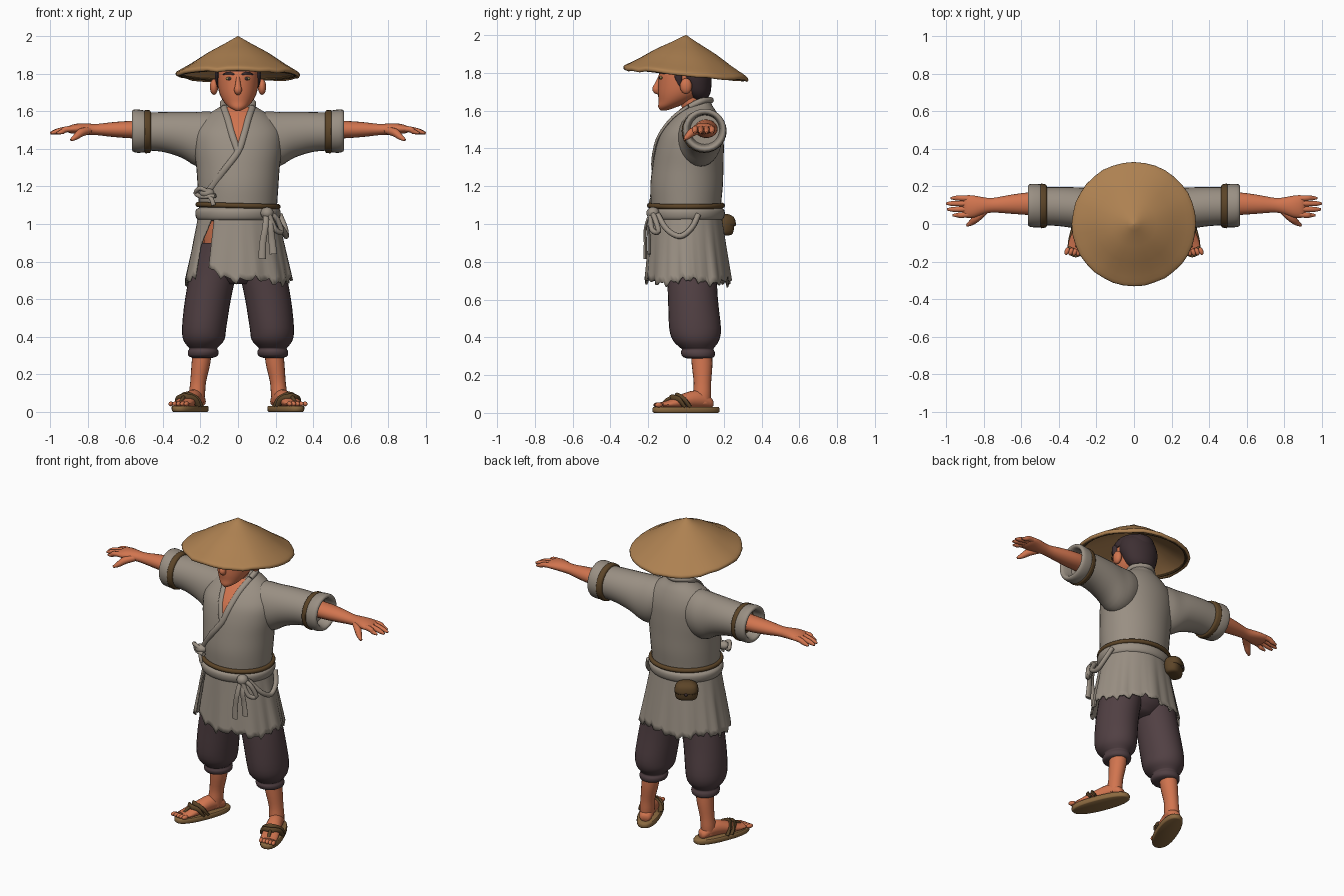
import bpy, bmesh, math, random
from mathutils import Vector as V, Matrix
from mathutils.bvhtree import BVHTree

random.seed(4)


def mat(name, r, g, b):
    m = bpy.data.materials.new(name)
    m.diffuse_color = [(c / 255) ** 2.2 for c in (r, g, b)] + [1]
    return m


CLOTH = mat("grey_cloth", 152, 142, 130)
STRAW = mat("straw", 172, 128, 82)
SKIN = mat("skin", 208, 116, 80)
PANTS = mat("dark_trousers", 82, 66, 69)
BROWN = mat("brown_cord", 92, 70, 44)
HAIR = mat("dark_hair", 64, 51, 54)
SOLE = mat("sandal_sole", 138, 105, 66)
EYE = mat("olive_eye", 150, 132, 82)


def finish(name, verts, faces, material, pair=False, angle=50):
    """Make a smooth mesh object, and its mirror image when pair is set."""
    obs = []
    for side in ((1, -1) if pair else (1,)):
        me = bpy.data.meshes.new(name)
        me.from_pydata([(v[0] * side, v[1], v[2]) for v in verts], [], faces)
        bm = bmesh.new()
        bm.from_mesh(me)
        bmesh.ops.recalc_face_normals(bm, faces=bm.faces)
        bm.to_mesh(me)
        bm.free()
        me.materials.append(material)
        label = name if not pair else name + ("_left" if side > 0 else "_right")
        ob = bpy.data.objects.new(label, me)
        bpy.context.collection.objects.link(ob)
        bpy.ops.object.select_all(action='DESELECT')
        bpy.context.view_layer.objects.active = ob
        ob.select_set(True)
        bpy.ops.object.shade_smooth_by_angle(angle=math.radians(angle))
        obs.append(ob)
    return obs[0]


def spline(rows, steps):
    """Catmull-Rom resampling of equal-length number rows."""
    out = []
    for i in range(len(rows) - 1):
        p = [rows[max(0, min(len(rows) - 1, i + k))] for k in (-1, 0, 1, 2)]
        for s in range(steps):
            t = s / steps
            out.append([0.5 * (2 * b + (c - a) * t + (2 * a - 5 * b + 4 * c - d) * t * t
                               + (3 * b - a - 3 * c + d) * t ** 3) for a, b, c, d in zip(*p)])
    return out + [list(rows[-1])]


def skin_rings(name, rings, material, n, pair=False, M=None, power=1.0, closed=False, angle=50):
    """rings: (centre, u, v) ellipses joined in order."""
    f = lambda x: math.copysign(abs(x) ** power, x)
    verts = [c + u * f(math.cos(2 * math.pi * k / n)) + v * f(math.sin(2 * math.pi * k / n))
             for c, u, v in rings for k in range(n)]
    if M:
        verts = [M @ v for v in verts]
    m = len(rings)
    faces = [(i * n + k, i * n + (k + 1) % n, (i + 1) % m * n + (k + 1) % n, (i + 1) % m * n + k)
             for i in range(m if closed else m - 1) for k in range(n)]
    if not closed:
        faces += [tuple(range(n)), tuple(range((m - 1) * n, m * n))]
    return finish(name, verts, faces, material, pair, angle)


def loft(name, rows, material, axis='z', n=28, steps=3, **kw):
    """rows: x, y, z, half width, half depth of ellipses square to the axis."""
    U, W = {'z': ((1, 0, 0), (0, 1, 0)), 'x': ((0, 1, 0), (0, 0, 1)), 'y': ((1, 0, 0), (0, 0, 1))}[axis]
    rings = [(V(r[:3]), V(U) * max(r[3], .001), V(W) * max(r[4], .001)) for r in spline(rows, steps)]
    return skin_rings(name, rings, material, n, **kw)


def tube(name, pts, rad, material, flat=1.0, ref=(0, -1, 0.01), n=10, steps=4, closed=False, **kw):
    rads = rad if isinstance(rad, (list, tuple)) else [rad] * len(pts)
    rows = [tuple(p) + (r,) for p, r in zip(pts, rads)]
    rows = rows if closed else spline(rows, steps)
    rings = []
    for i, r in enumerate(rows):
        a = rows[i - 1] if i or closed else rows[0]
        b = rows[(i + 1) % len(rows)] if i < len(rows) - 1 or closed else rows[-1]
        t = (V(b[:3]) - V(a[:3])).normalized()
        u = t.cross(V(ref)).normalized()
        rings.append((V(r[:3]), u * r[3], u.cross(t) * r[3] * flat))
    return skin_rings(name, rings, material, n, closed=closed, **kw)


def ball(name, c, s, material, M=None, **kw):
    rows = [(c[0], c[1], c[2] - s[2] * math.cos(a), s[0] * math.sin(a), s[1] * math.sin(a))
            for a in [math.pi * i / 10 for i in range(11)]]
    return loft(name, rows, material, n=16, steps=1, M=M, **kw)


# Conical hat, hollow underneath and tipped back
hat = loft("straw_hat", [(0, 0, z, r, r) for r, z in (
    (.002, 2), (.08, 1.955), (.16, 1.912), (.25, 1.853), (.31, 1.818), (.33, 1.803), (.328, 1.787),
    (.315, 1.787), (.30, 1.803), (.15, 1.885), (.01, 1.95))], STRAW, n=36, steps=2)
wob = [random.uniform(-.006, .006) for _ in range(36)]
for i, v in enumerate(hat.data.vertices):
    k = min(1, v.co.xy.length / .33) ** 3
    v.co.z += -.09 * v.co.y + wob[i % 36] * k
    v.co.xy *= 1 + wob[(i * 5) % 36] * k
tube("hat_binding", [(.305 * math.cos(a), .305 * math.sin(a), 1.794 - .09 * .305 * math.sin(a))
     for a in [math.tau * i / 36 for i in range(36)]], .007, BROWN, ref=(0, 0, 1), n=6, closed=True)

# Head, hair and features
head = loft("head", [(0, -.118, 1.602, .012, .018), (0, -.097, 1.62, .045, .05), (0, -.06, 1.65, .075, .085),
                     (0, -.03, 1.69, .097, .118), (0, -.015, 1.74, .108, .132), (0, -.01, 1.80, .11, .132),
                     (0, 0, 1.86, .1, .115), (0, 0, 1.9, .05, .05)], SKIN)
loft("hair_back", [(0, .075, 1.655, .05, .03), (0, .06, 1.69, .09, .068), (0, .05, 1.74, .112, .085),
                   (0, .04, 1.79, .122, .095), (0, .03, 1.85, .11, .09), (0, .02, 1.89, .06, .06)], HAIR)
loft("hair_top", [(0, -.008, 1.812, .115, .136), (0, -.006, 1.83, .118, .138), (0, 0, 1.875, .1, .115),
                  (0, 0, 1.905, .04, .04)], HAIR)
tube("sideburn", [(.112, -.045, 1.83), (.113, -.04, 1.78), (.108, -.03, 1.73)], [.02, .02, .005], HAIR,
     flat=.5, ref=(1, 0, .01), pair=True)
ball("ear", (.128, .0, 1.73), (.022, .032, .042), SKIN, pair=True)
tube("nose", [(0, -.135, 1.785), (0, -.15, 1.745), (0, -.158, 1.712), (0, -.14, 1.695)],
     [.01, .014, .021, .012], SKIN)
ball("eye", (.045, -.131, 1.774), (.021, .008, .009), EYE, pair=True)
ball("pupil", (.045, -.138, 1.774), (.008, .003, .008), HAIR, pair=True)
tube("eyebrow", [(.02, -.142, 1.797), (.05, -.136, 1.803), (.08, -.11, 1.797)], [.004, .007, .003], HAIR,
     flat=.6, pair=True)
loft("neck", [(0, .045, 1.5, .07, .06), (0, .035, 1.6, .055, .055), (0, .02, 1.7, .058, .055)], SKIN)

# Jacket body
torso = loft("jacket_body", [
    (0, 0, 1.02, .2, .18), (0, 0, 1.1, .208, .185), (0, .003, 1.2, .215, .192), (0, .01, 1.3, .222, .188),
    (0, .02, 1.4, .235, .18), (0, .032, 1.48, .235, .165), (0, .047, 1.54, .205, .137), (0, .06, 1.59, .15, .103),
    (0, .07, 1.63, .088, .068), (0, .078, 1.655, .07, .055)], CLOTH, n=40, steps=4)
bvh = BVHTree.FromPolygons([v.co for v in torso.data.vertices], [p.vertices[:] for p in torso.data.polygons])


def on_chest(x, z, lift):
    hit = bvh.ray_cast(V((x, -1, z)), V((0, 1, 0)))
    return hit[0] + hit[1] * lift if hit[0] else V((x, .02, z))


# Bare chest in the open neck, with crossing collar edges
grid = [on_chest((j / 4 - 1) * (.005 + .065 * i / 12), 1.39 + .228 * i / 12, .005)
        for i in range(13) for j in range(9)]
finish("bare_chest", grid, [(i * 9 + j, i * 9 + j + 1, i * 9 + j + 10, i * 9 + j + 9)
                            for i in range(12) for j in range(8)], SKIN)
for name, path in (("collar_right", [(-.075, 1.62), (-.055, 1.56), (-.03, 1.47), (0, 1.385)]),
                   ("collar_left", [(.075, 1.62), (.055, 1.56), (.03, 1.47), (0, 1.385), (-.07, 1.29),
                                    (-.15, 1.18)])):
    tube(name, [on_chest(x, z, .004) for x, z in path], .017, CLOTH, flat=.55)
tube("collar_back", [(-.075, .02, 1.62), (-.075, .08, 1.65), (0, .13, 1.655), (.075, .08, 1.65), (.075, .02, 1.62)],
     .017, CLOTH, ref=(0, 0, 1))

# Sleeves with rolled cuffs and cord bands
loft("sleeve", [(.06, .065, 1.48, .09, .11), (.15, .07, 1.455, .115, .143), (.22, .075, 1.452, .115, .145),
                (.3, .085, 1.475, .11, .122), (.4, .093, 1.49, .104, .106), (.5, .095, 1.492, .1, .1)],
     CLOTH, axis='x', pair=True)
loft("cuff", [(.47, .097, 1.492, .09, .09), (.49, .097, 1.493, .112, .108), (.525, .098, 1.494, .116, .115),
              (.555, .099, 1.496, .113, .113), (.565, .1, 1.497, .1, .1), (.55, .1, 1.497, .085, .085),
              (.48, .1, 1.5, .075, .075)], CLOTH, axis='x', pair=True)
loft("sleeve_band", [(.463, .096, 1.492, .1, .1), (.468, .096, 1.492, .113, .112), (.482, .096, 1.492, .117, .115),
                     (.496, .096, 1.492, .118, .114), (.5, .096, 1.492, .1, .1)], BROWN, axis='x', pair=True)

# Arms and hands
loft("forearm", [(.45, .105, 1.505, .06, .05), (.56, .108, 1.503, .06, .047), (.66, .105, 1.503, .05, .04),
                 (.75, .1, 1.503, .039, .03), (.8, .097, 1.505, .045, .03), (.85, .093, 1.507, .058, .028),
                 (.89, .093, 1.505, .06, .022), (.91, .093, 1.503, .05, .012)], SKIN, axis='x', n=20, pair=True)
for i, (y, tip) in enumerate(((.047, .965), (.078, .995), (.109, 1.0), (.138, .975))):
    tube("finger_%d" % (i + 1), [(.87, y * .9 + .01, 1.507), (.92, y, 1.503), (tip - .03, y, 1.492), (tip, y, 1.483)],
         [.016, .0155, .0135, .006], SKIN, pair=True)
tube("thumb", [(.79, .075, 1.5), (.835, .035, 1.487), (.865, .008, 1.463), (.89, -.008, 1.447)],
     [.02, .022, .016, .007], SKIN, pair=True)

# Jacket skirt: a wrapped sheet with folds, ragged hem and a front slit
N, R = 96, 12
verts = []
for i in range(R + 1):
    t = i / R
    for k in range(N + 1):
        lo, hi = -.64 + .06 * t, math.tau - .64 - .33 * min(1, t * 2.2)
        a = lo + (hi - lo) * k / N
        fold = 1 + .022 * t * math.sin(9 * a) + .014 * t * math.sin(17 * a + 1)
        hem = .695 + .012 * math.sin(5 * a) + .012 * math.sin(23 * a) + .008 * math.sin(41 * a)
        hem += .075 * max(0, 1 - k / 9)
        verts.append(((.203 + .076 * t) * fold * math.sin(a), .012 * t - (.18 + .042 * t) * fold * math.cos(a),
                      1.065 - (1.065 - hem) * t))
skirt = finish("jacket_skirt", verts, [(i * (N + 1) + k, i * (N + 1) + k + 1, (i + 1) * (N + 1) + k + 1,
               (i + 1) * (N + 1) + k) for i in range(R) for k in range(N)], CLOTH)
sol = skirt.modifiers.new("thickness", 'SOLIDIFY')
sol.thickness, sol.offset = .01, 0

# Cloth sash, cord, knots and hanging tails
loft("sash", [(0, 0, 1.015, .19, .17), (0, 0, 1.025, .217, .195), (0, 0, 1.05, .227, .205), (0, 0, 1.075, .224, .202),
              (0, 0, 1.09, .2, .18)], CLOTH, n=40)
tube("waist_cord", [(.213 * math.cos(a), .193 * math.sin(a), 1.098 - .006 * math.cos(a))
     for a in [math.tau * i / 48 for i in range(48)]], .014, BROWN, ref=(0, 0, 1), closed=True)
ball("sash_knot", (.155, -.175, 1.058), (.035, .035, .032), CLOTH)
tube("sash_tail_long", [(.15, -.19, 1.06), (.145, -.215, .98), (.132, -.215, .9), (.128, -.215, .815)],
     [.014, .016, .018, .02], CLOTH, flat=.5)
tube("sash_tail_short", [(.165, -.18, 1.06), (.172, -.2, .99), (.18, -.195, .92), (.188, -.195, .84)],
     [.014, .016, .018, .02], CLOTH, flat=.5)
tube("sash_bow", [(.16, -.18, 1.06), (.205, -.165, 1.03), (.232, -.145, .96), (.2, -.18, .97), (.165, -.19, 1.05)],
     .014, CLOTH)
tube("sash_drape", [(.18, -.15, 1.05), (.238, -.1, .97), (.256, -.03, .935), (.25, .03, .98), (.222, .065, 1.05)],
     .015, CLOTH, ref=(1, 0, .01))
ball("side_tie_knot", (-.165, -.145, 1.165), (.04, .03, .026), CLOTH)
tube("side_tie_loop", [(-.15, -.16, 1.165), (-.2, -.16, 1.19), (-.225, -.12, 1.165), (-.19, -.15, 1.145),
                       (-.12, -.18, 1.15)], .012, CLOTH)
tube("side_tie_tail", [(-.16, -.16, 1.16), (-.14, -.185, 1.13), (-.13, -.19, 1.1)], .012, CLOTH, flat=.6)

# Leather pouch on the back of the sash
P = Matrix.Translation((-.14, .195, 1.0)) @ Matrix.Rotation(math.radians(32), 4, 'Z')
loft("pouch", [(0, 0, -.06, .04, .025), (0, 0, -.05, .062, .042), (0, 0, 0, .07, .05), (0, 0, .035, .058, .042),
               (0, 0, .05, .03, .02)], BROWN, M=P, power=.75)
loft("pouch_flap", [(0, .006, -.012, .05, .045), (0, .006, -.006, .07, .054), (0, .004, .035, .062, .047),
                    (0, 0, .054, .03, .02)], BROWN, M=P, power=.75)
ball("pouch_button", (0, .057, -.01), (.01, .008, .01), HAIR, M=P)

# Hips and trousers gathered below the knee
loft("hip_skin", [(0, 0, .86, .185, .15), (0, 0, .95, .185, .165), (0, 0, 1.04, .18, .165)], SKIN)
loft("trouser_seat", [(0, .025, .68, .08, .08), (0, .025, .74, .18, .13), (0, .01, .82, .205, .155),
                      (0, .005, .9, .2, .165)], PANTS)
loft("trouser_leg", [
    (.105, .02, .9, .1, .14), (.13, .03, .75, .122, .132), (.16, .037, .6, .122, .132), (.18, .048, .45, .118, .137),
    (.182, .053, .385, .11, .123), (.185, .058, .35, .085, .095), (.185, .062, .337, .074, .084),
    (.185, .063, .32, .082, .09), (.187, .066, .297, .077, .083), (.188, .07, .287, .052, .057)],
    PANTS, pair=True)

# Shins, feet and sandals turned outward
loft("shin", [(.188, .08, .36, .05, .055), (.197, .085, .26, .05, .055), (.212, .087, .16, .042, .046),
              (.218, .085, .1, .043, .048), (.22, .085, .05, .04, .045)], SKIN, n=20, pair=True)
F = Matrix.Translation((.255, 0, 0)) @ Matrix.Rotation(math.radians(22), 4, 'Z')
loft("foot", [(0, .15, .05, .02, .018), (0, .135, .055, .036, .03), (0, .09, .07, .042, .045), (0, .03, .07, .045, .046),
              (0, -.05, .055, .051, .034), (0, -.11, .045, .052, .02), (0, -.145, .042, .045, .014)],
     SKIN, axis='y', n=18, M=F, pair=True)
for i in range(5):
    x = -.04 + .02 * i
    ball("toe_%d" % (i + 1), (x, -.148 - .006 * i, .042), (.0125, .022, .013), SKIN, M=F, pair=True)
loft("sandal_sole", [(0, 0, 0, .06, .178), (0, 0, .006, .065, .187), (0, 0, .024, .066, .188), (0, 0, .032, .062, .182)],
     SOLE, n=32, steps=2, M=F, power=.85, pair=True)
for i, y in enumerate((0, -.03)):
    tube("sandal_strap_%d" % (i + 1), [(-.06, y, .03), (-.046, y - .03, .07), (0, y - .055, .092 - .01 * i),
         (.046, y - .03, .07), (.06, y, .03)], .016, BROWN, flat=.6, ref=(0, -1, .3), M=F, pair=True)
tube("toe_strap", [(0, -.08, .08), (0, -.11, .068), (0, -.145, .035)], .01, BROWN, ref=(1, 0, .01), M=F, pair=True)
